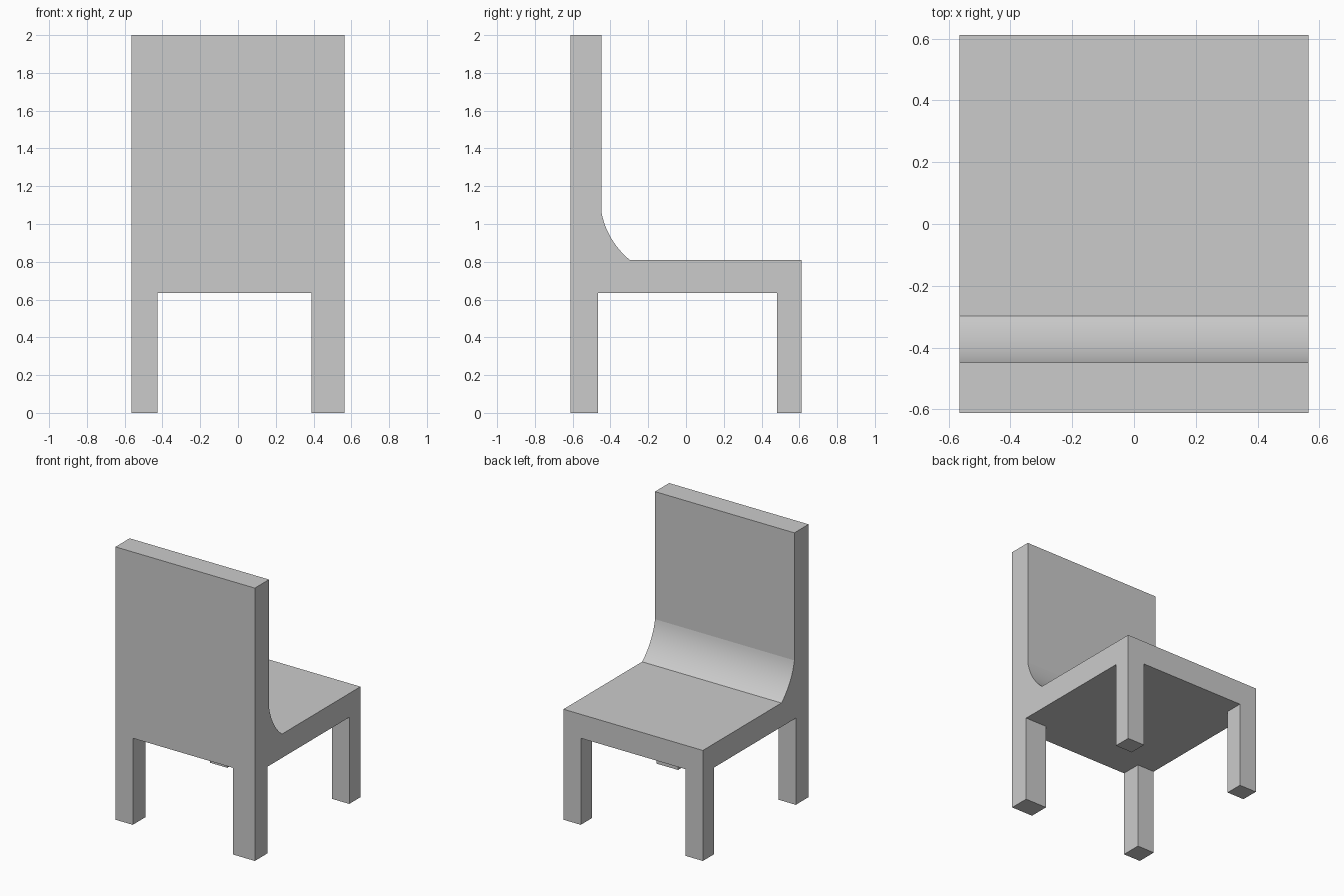
import bpy, bmesh, math
from mathutils import Vector

cube = bpy.data.objects.get("Cube")
if cube:
    bpy.data.objects.remove(cube, do_unlink=True)

HALF_W, BACK, FRONT = 0.565, -0.612, 0.612
SEAT_LOW, SEAT_TOP, TOP = 0.635, 0.81, 2.0

grey = bpy.data.materials.new("plain grey")
grey.use_nodes = True
colour = (0.6, 0.6, 0.6, 1)
grey.diffuse_color = colour
grey.node_tree.nodes["Principled BSDF"].inputs["Base Color"].default_value = colour


def finish(bm, name):
    bmesh.ops.recalc_face_normals(bm, faces=bm.faces)
    mesh = bpy.data.meshes.new(name)
    bm.to_mesh(mesh)
    bm.free()
    mesh.materials.append(grey)
    obj = bpy.data.objects.new(name, mesh)
    bpy.context.collection.objects.link(obj)
    return obj


def arc(start, end, a0, a1, steps):
    """Concave arc whose tangent turns from a0 to a1, fitted from start to end."""
    def point(a):
        return Vector((-math.cos(a), -math.sin(a)))
    p0, p1 = point(a0), point(a1)
    pts = []
    for i in range(steps + 1):
        p = point(a0 + (a1 - a0) * i / steps)
        pts.append([s + (e - s) * (v - u) / (w - u)
                    for s, e, u, v, w in zip(start, end, p0, p, p1)])
    return pts


# Seat and backrest: one side profile (y, z) swept across the width
profile = [(BACK, SEAT_LOW), (BACK, TOP), (-0.448, TOP)]
profile += arc((-0.448, 1.065), (-0.298, SEAT_TOP),
               math.radians(10), math.radians(50), 16)
profile += [(FRONT, SEAT_TOP), (FRONT, SEAT_LOW)]
bm = bmesh.new()
side = bm.faces.new([bm.verts.new((-HALF_W, y, z)) for y, z in profile])
swept = bmesh.ops.extrude_face_region(bm, geom=[side], use_keep_orig=True)
moved = [g for g in swept["geom"] if isinstance(g, bmesh.types.BMVert)]
bmesh.ops.translate(bm, verts=moved, vec=(2 * HALF_W, 0, 0))
body = finish(bm, "seat_and_backrest")

bpy.ops.object.select_all(action="DESELECT")
body.select_set(True)
bpy.context.view_layer.objects.active = body
bpy.ops.object.shade_smooth_by_angle(angle=math.radians(6))


# Legs: open-topped boxes flush with the outer corners
def leg(name, sx, sy, width, depth):
    bm = bmesh.new()
    bmesh.ops.create_cube(bm, size=1)
    bmesh.ops.scale(bm, verts=bm.verts, vec=(width, depth, SEAT_LOW))
    bmesh.ops.translate(bm, verts=bm.verts, vec=(
        sx * (HALF_W - width / 2), sy * (FRONT - depth / 2), SEAT_LOW / 2))
    top = [f for f in bm.faces if f.calc_center_median().z > SEAT_LOW - 0.01]
    bmesh.ops.delete(bm, geom=top, context="FACES_ONLY")
    finish(bm, name)


leg("backrest_leg_left", 1, -1, 0.175, 0.147)
leg("backrest_leg_right", -1, -1, 0.14, 0.147)
leg("seat_leg_left", 1, 1, 0.14, 0.13)
leg("seat_leg_right", -1, 1, 0.14, 0.13)
